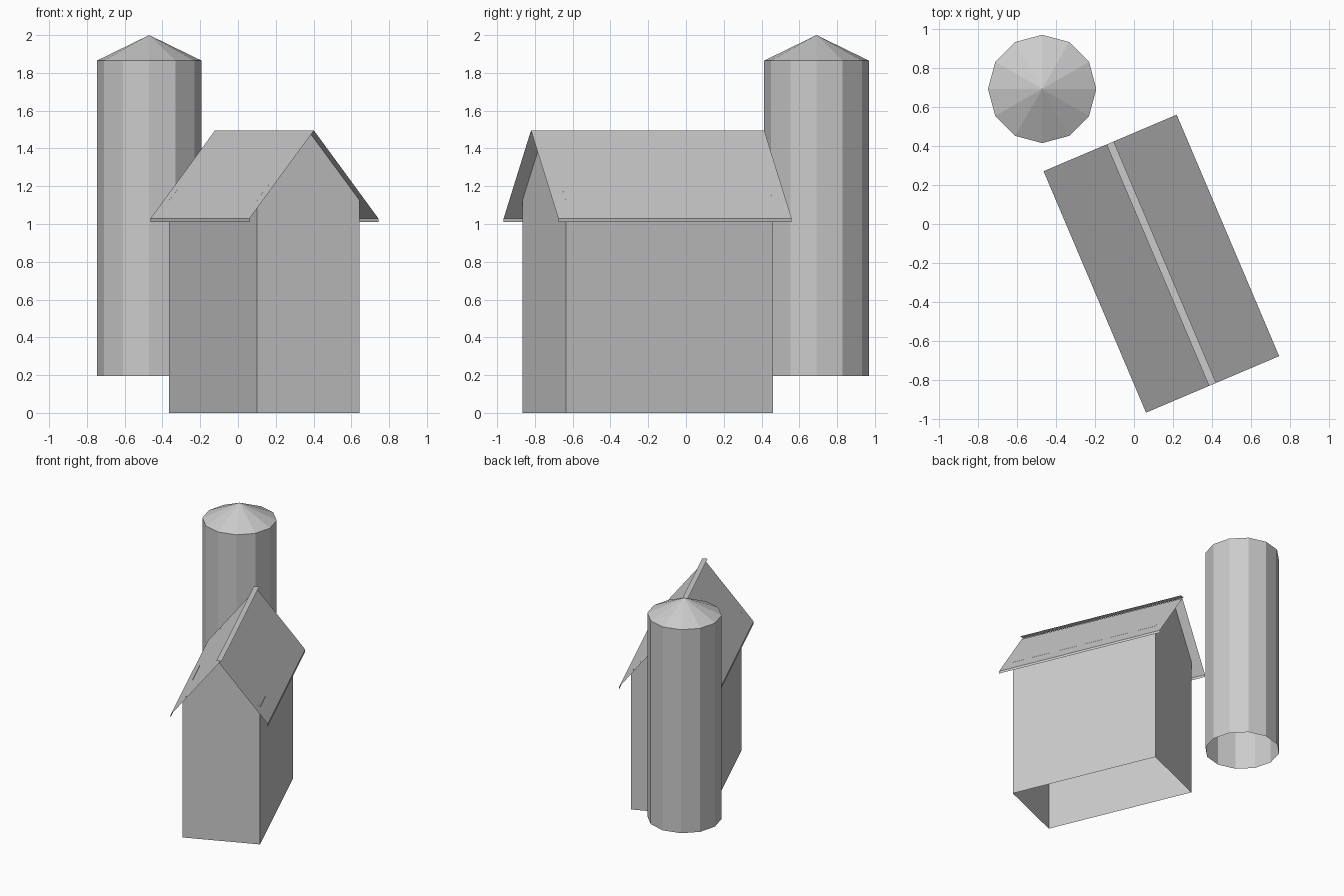
import bpy
from math import radians, sin, cos, pi

if "Cube" in bpy.data.objects:
    bpy.data.objects.remove(bpy.data.objects["Cube"])

BARN_POS, BARN_TURN = (0.14, -0.203, 0), radians(23)
WALL_X, WALL_Y, WALL_Z = 0.295, 0.595, 1.125
ROOF_X, ROOF_Y, EAVE_Z, RIDGE_Z = 0.37, 0.671, 1.03, 1.495


def make(name, verts, faces, pos=BARN_POS, turn=BARN_TURN):
    mesh = bpy.data.meshes.new(name)
    mesh.from_pydata(verts, [], faces)
    mesh.update()
    obj = bpy.data.objects.new(name, mesh)
    obj.location = pos
    obj.rotation_euler.z = turn
    bpy.context.collection.objects.link(obj)
    return obj


def sheet(name, profile, half_length, skip=()):
    """Sweep an open x/z profile along the barn's length."""
    n = len(profile)
    verts = [(x, y, z) for y in (-half_length, half_length) for x, z in profile]
    faces = [(i, i + n, i + n + 1, i + 1) for i in range(n - 1) if i not in skip]
    return make(name, verts, faces)


# Barn walls: side walls and two pentagonal gable ends, open underneath
gable = [(-WALL_X, 0), (-WALL_X, WALL_Z), (0, RIDGE_Z - 0.002),
         (WALL_X, WALL_Z), (WALL_X, 0)]
verts = [(x, y, z) for y in (-WALL_Y, WALL_Y) for x, z in gable]
make("barn_walls", verts, [(4, 3, 2, 1, 0), (5, 6, 7, 8, 9),
                           (0, 1, 6, 5), (3, 4, 9, 8)])

# Overhanging roof sheet with a short vertical lip at each eave
sheet("barn_roof", [(-ROOF_X, EAVE_Z - 0.02), (-ROOF_X, EAVE_Z), (0, RIDGE_Z),
                    (ROOF_X, EAVE_Z), (ROOF_X, EAVE_Z - 0.02)], ROOF_Y)

# Flat ridge cap just above the roof peak
sheet("ridge_cap", [(-0.02, 1.51), (0.02, 1.51)], ROOF_Y)

# Twelve-sided silo, open underneath, with a shallow conical top
SIDES, RADIUS = 12, 0.277
SILO_POS = (-0.47, 0.691, 0)


def ring(z):
    return [(RADIUS * cos(2 * pi * i / SIDES), RADIUS * sin(2 * pi * i / SIDES), z)
            for i in range(SIDES)]


pairs = [(i, (i + 1) % SIDES) for i in range(SIDES)]
make("silo_wall", ring(0.195) + ring(1.865),
     [(a, b, b + SIDES, a + SIDES) for a, b in pairs], SILO_POS, 0)
make("silo_roof", ring(1.865) + [(0, 0, 2.0)],
     [(a, b, SIDES) for a, b in pairs], SILO_POS, 0)
